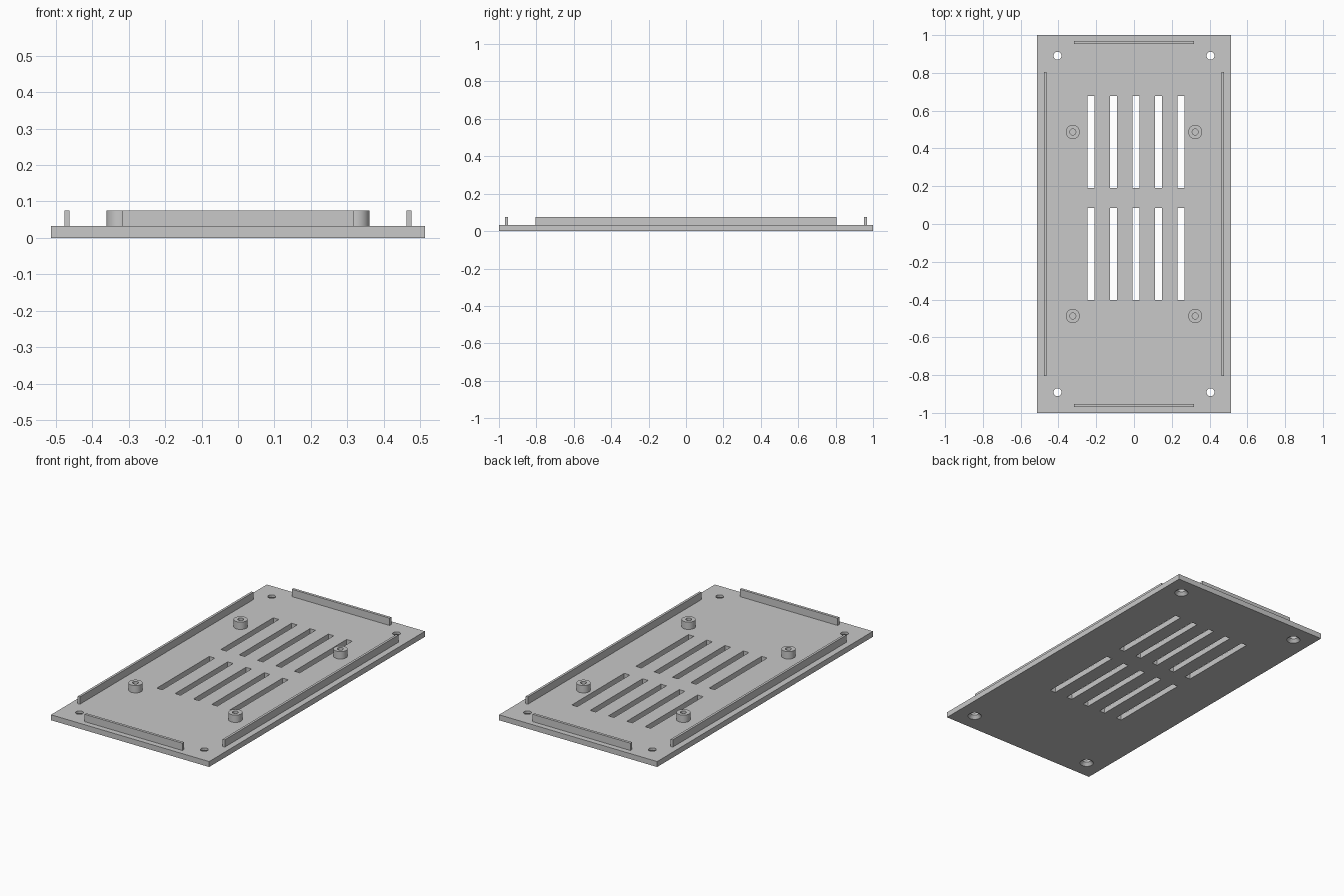
import bpy, bmesh, math
from mathutils import Matrix, Vector

cube = bpy.data.objects.get("Cube")
if cube:
    bpy.data.objects.remove(cube, do_unlink=True)

GREY = (0.58, 0.58, 0.58, 1.0)
mat = bpy.data.materials.new("light grey")
mat.use_nodes = True
mat.diffuse_color = GREY
mat.node_tree.nodes["Principled BSDF"].inputs["Base Color"].default_value = GREY

BASE, TOP = 0.032, 0.075          # plate top, rib and post top
SIGNS = [(sx, sy) for sx in (-1, 1) for sy in (-1, 1)]


def box(bm, x0, x1, y0, y1, z0, z1):
    size = Vector((x1 - x0, y1 - y0, z1 - z0))
    mid = Vector((x0 + x1, y0 + y1, z0 + z1)) / 2
    bmesh.ops.create_cube(bm, size=1, matrix=Matrix.Translation(mid) @ Matrix.Diagonal(size).to_4x4())


def lathe(bm, x, y, profile, closed=False, n=40):
    """Turn (radius, z) points about a vertical axis; cap the ends or loop the profile."""
    rings = [[bm.verts.new((x + r * math.cos(2 * math.pi * i / n),
                            y + r * math.sin(2 * math.pi * i / n), z)) for i in range(n)]
             for r, z in profile]
    pairs = list(zip(rings, rings[1:]))
    if closed:
        pairs.append((rings[-1], rings[0]))
    else:
        bm.faces.new(rings[0][::-1])
        bm.faces.new(rings[-1])
    for a, b in pairs:
        for i in range(n):
            j = (i + 1) % n
            bm.faces.new((a[i], a[j], b[j], b[i]))


def finish(name, bm):
    bmesh.ops.recalc_face_normals(bm, faces=bm.faces)
    mesh = bpy.data.meshes.new(name)
    bm.to_mesh(mesh)
    bm.free()
    mesh.materials.append(mat)
    ob = bpy.data.objects.new(name, mesh)
    bpy.context.collection.objects.link(ob)
    return ob


def smooth(ob):
    bpy.ops.object.select_all(action='DESELECT')
    ob.select_set(True)
    bpy.context.view_layer.objects.active = ob
    bpy.ops.object.shade_smooth_by_angle(angle=math.radians(30))


# Base plate
bm = bmesh.new()
box(bm, -0.513, 0.513, -1, 1, 0, BASE)
plate = finish("base_plate", bm)

# Cutter: vent slots and countersunk corner holes
bm = bmesh.new()
for i in range(-2, 3):
    x = 0.011 + 0.119 * i
    for y0, y1 in ((-0.403, 0.084), (0.191, 0.677)):
        box(bm, x - 0.018, x + 0.018, y0, y1, -0.05, 0.1)
for sx, sy in SIGNS:
    lathe(bm, 0.405 * sx, 0.891 * sy,
          [(0.037, -0.05), (0.037, 0), (0.021, 0.018), (0.021, 0.1)])
cutter = finish("plate_cutter", bm)
cutter.hide_render = True

mod = plate.modifiers.new("openings", 'BOOLEAN')
mod.operation = 'DIFFERENCE'
mod.solver = 'EXACT'
mod.object = cutter
bpy.ops.object.select_all(action='DESELECT')
plate.select_set(True)
bpy.context.view_layer.objects.active = plate
bpy.ops.object.modifier_apply(modifier=mod.name)
bpy.data.objects.remove(cutter, do_unlink=True)
smooth(plate)

# Locating ribs along the four edges
for s, side, end in ((1, "left", "back"), (-1, "right", "front")):
    bm = bmesh.new()
    box(bm, s * 0.47 - 0.007, s * 0.47 + 0.007, -0.804, 0.804, BASE, TOP)
    finish(side + "_rib", bm)
    bm = bmesh.new()
    box(bm, -0.317, 0.317, s * 0.96 - 0.008, s * 0.96 + 0.008, BASE, TOP)
    finish(end + "_rib", bm)

# Hollow mounting posts
for sx, sy in SIGNS:
    bm = bmesh.new()
    lathe(bm, 0.324 * sx, 0.487 * sy,
          [(0.037, BASE), (0.037, TOP), (0.016, TOP), (0.016, BASE)], closed=True)
    name = ("back" if sy > 0 else "front") + ("_left" if sx > 0 else "_right") + "_post"
    smooth(finish(name, bm))
